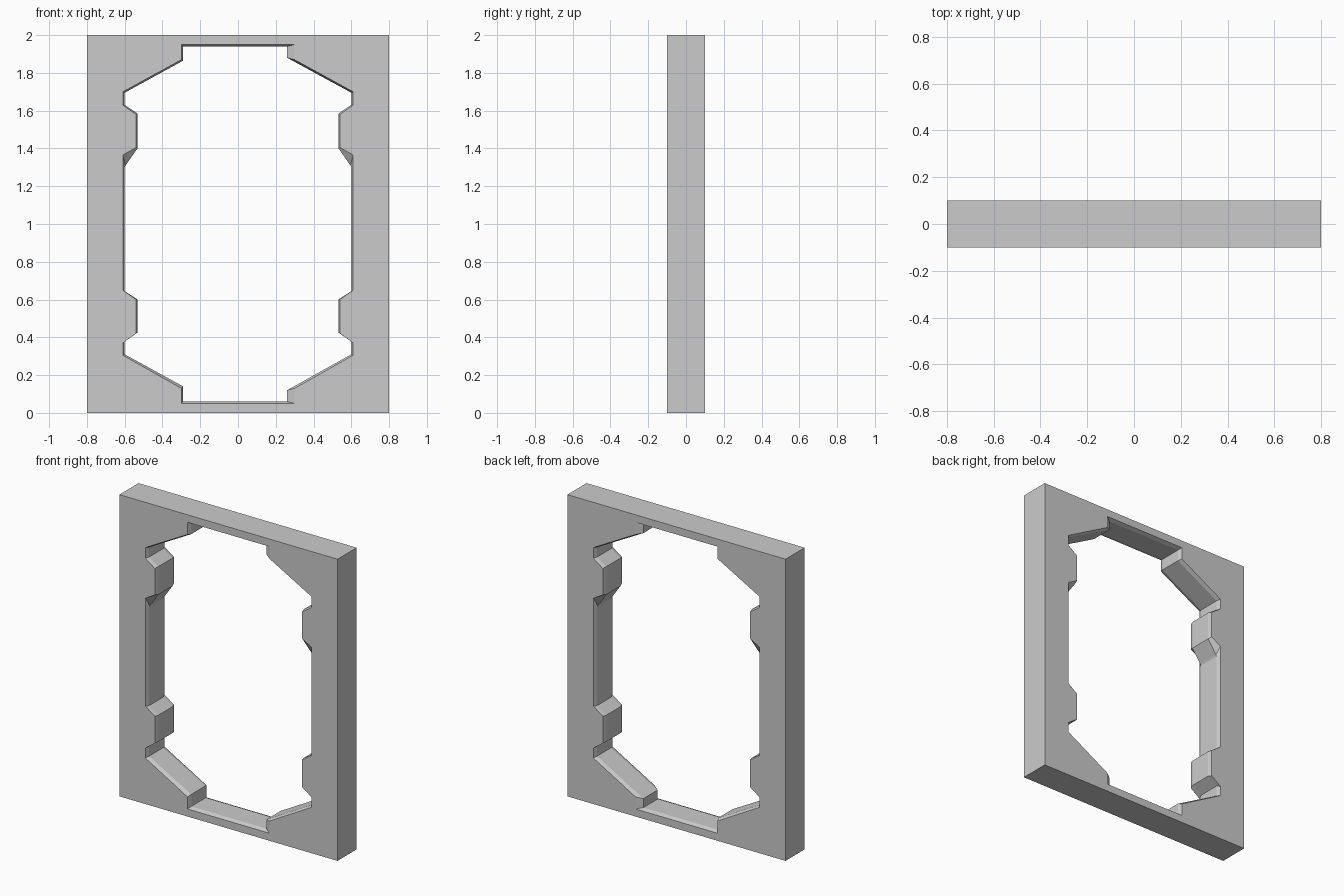
import bpy, bmesh

if "Cube" in bpy.data.objects:
    bpy.data.objects.remove(bpy.data.objects["Cube"])

W, H, D = 0.8, 2.0, 0.1      # half width, height, half depth
LIP = 0.075                  # depth where the edge chamfer ends

# Right half of the opening, top to bottom: at the face and inside the chamfer
rim = [(.30, 1.95), (.30, 1.87), (.61, 1.70), (.61, 1.63), (.54, 1.58), (.54, 1.405),
       (.61, 1.365), (.61, 1.30), (.61, .65), (.54, .60), (.54, .42), (.61, .37),
       (.61, .305), (.30, .13), (.30, .05)]
throat = [(.29, 1.94), (.29, 1.865), (.60, 1.695), (.60, 1.63), (.532, 1.585), (.532, 1.40),
          (.595, 1.31), (.60, 1.30), (.60, .645), (.532, .60), (.532, .425), (.60, .38),
          (.60, .31), (.29, .14), (.29, .06)]


def closed(half, right_tab=None):
    """Mirror a half outline; the right side may have wider corner tabs."""
    left = [(-x, z) for x, z in reversed(half)]
    right = list(half)
    if right_tab:
        right[:2] = [(right_tab, 1.94), (right_tab, 1.88)]
        right[-2:] = [(right_tab, .12), (right_tab, .06)]
    return right + left


bm = bmesh.new()


def ring(points, y):
    return [bm.verts.new((x, y, z)) for x, z in points]


def bridge(a, b):
    n = len(a)
    for i in range(n):
        j = (i + 1) % n
        bm.faces.new((a[i], a[j], b[j], b[i]))


def edges_of(r):
    return [bm.edges.get((r[i], r[(i + 1) % len(r)])) for i in range(len(r))]


# Inner wall of the opening with a chamfered lip on both faces
inner = [ring(closed(rim), -D), ring(closed(throat, .26), -LIP),
         ring(closed(throat, .26), LIP), ring(closed(rim), D)]
for a, b in zip(inner, inner[1:]):
    bridge(a, b)

# Outer rectangular wall
box = [(W, H), (W, 0), (-W, 0), (-W, H)]
outer = [ring(box, -D), ring(box, D)]
bridge(*outer)

# Front and back faces around the opening
for o, i in ((outer[0], inner[0]), (outer[1], inner[3])):
    bmesh.ops.triangle_fill(bm, use_beauty=True, use_dissolve=False,
                            edges=edges_of(o) + edges_of(i))

bmesh.ops.recalc_face_normals(bm, faces=bm.faces[:])
mesh = bpy.data.meshes.new("window_frame")
bm.to_mesh(mesh)
bm.free()
frame = bpy.data.objects.new("window_frame", mesh)
bpy.context.collection.objects.link(frame)
